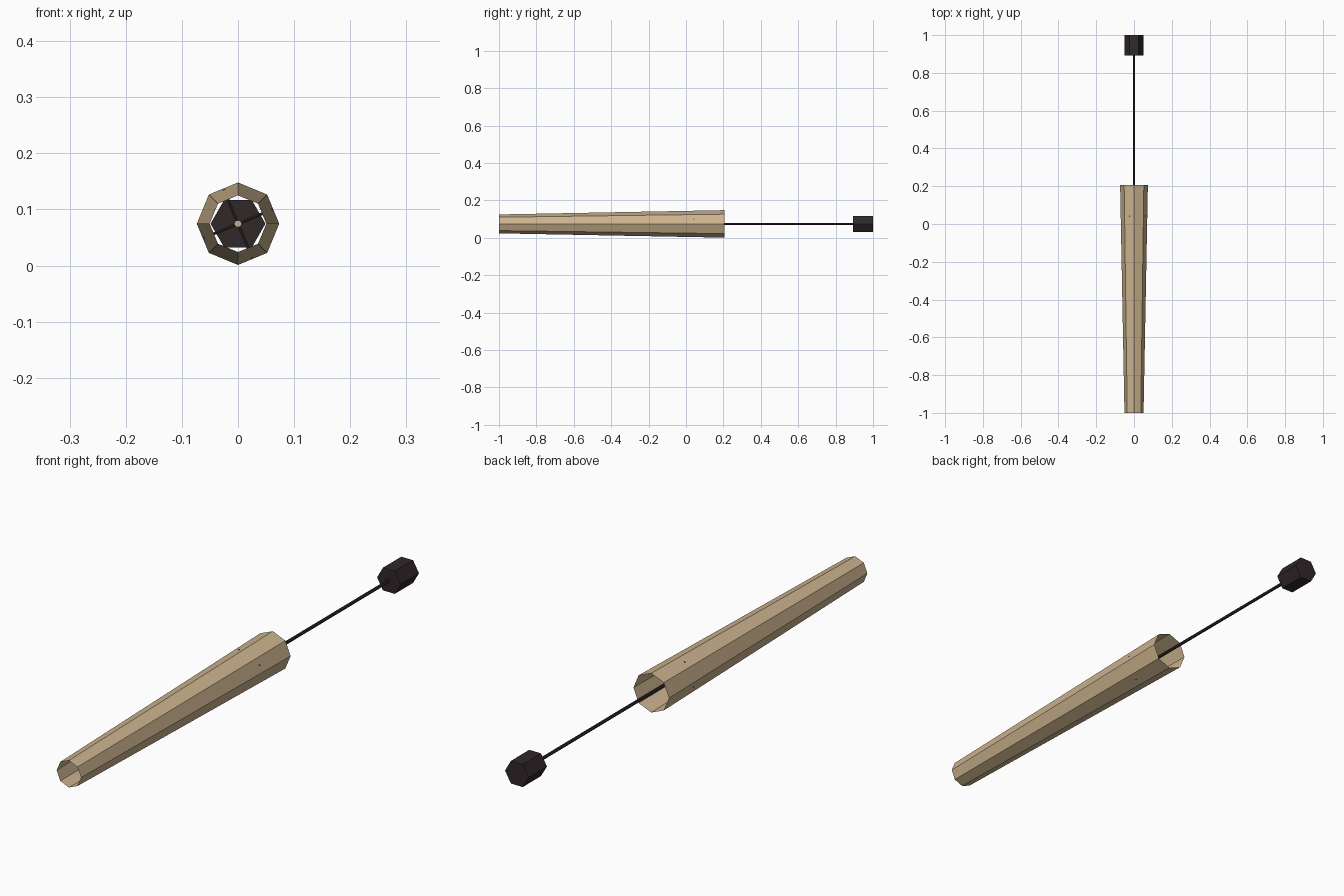
import bpy
import math
from mathutils import Vector

if "Cube" in bpy.data.objects:
    bpy.data.objects.remove(bpy.data.objects["Cube"])

CZ = 0.0745  # height of the long axis


def material(name, rgb):
    m = bpy.data.materials.new(name)
    m.diffuse_color = (*rgb, 1.0)
    m.use_nodes = True
    m.node_tree.nodes["Principled BSDF"].inputs["Base Color"].default_value = m.diffuse_color
    return m


tan = material("tan bamboo", (0.60, 0.45, 0.27))
dark = material("dark brown", (0.030, 0.021, 0.023))


def prism(name, start, end, r1, r2, sides, mat, phase=0.0, capped=True):
    """Faceted tube or bar from start to end; phase turns its corners."""
    a, b = Vector(start), Vector(end)
    rot = (b - a).to_track_quat('Z', 'Y')
    verts = []
    for p, r in ((a, r1), (b, r2)):
        for i in range(sides):
            t = phase + 2 * math.pi * i / sides
            verts.append(p + rot @ Vector((r * math.cos(t), r * math.sin(t), 0)))
    faces = [(i, (i + 1) % sides, sides + (i + 1) % sides, sides + i)
             for i in range(sides)]
    if capped:
        faces += [tuple(reversed(range(sides))), tuple(range(sides, 2 * sides))]
    me = bpy.data.meshes.new(name)
    me.from_pydata(verts, [], faces)
    me.materials.append(mat)
    ob = bpy.data.objects.new(name, me)
    bpy.context.collection.objects.link(ob)
    return ob


# open tapered tube, eight flat sides
prism("tube", (0, -1, CZ), (0, 0.206, CZ), 0.0505, 0.0735, 8, tan, capped=False)

# thin rod and the six-sided weight at its end
prism("rod", (0, 0.03, CZ), (0, 0.9, CZ), 0.006, 0.006, 6, dark)
prism("rod_tip", (0, 0.02, CZ), (0, 0.03, CZ), 0.007, 0.007, 6, tan)
prism("weight", (0, 0.892, CZ), (0, 1, CZ), 0.049, 0.049, 6, dark)

# crossed pins that hold the rod, just breaking through the tube faces
for i in range(2):
    t = math.radians(22.5 + 90 * i)
    d = Vector((math.cos(t), 0, math.sin(t))) * 0.066
    c = Vector((0, 0.042, CZ))
    prism(f"cross_pin_{i + 1}", c - d, c + d, 0.003, 0.003, 6, dark)
